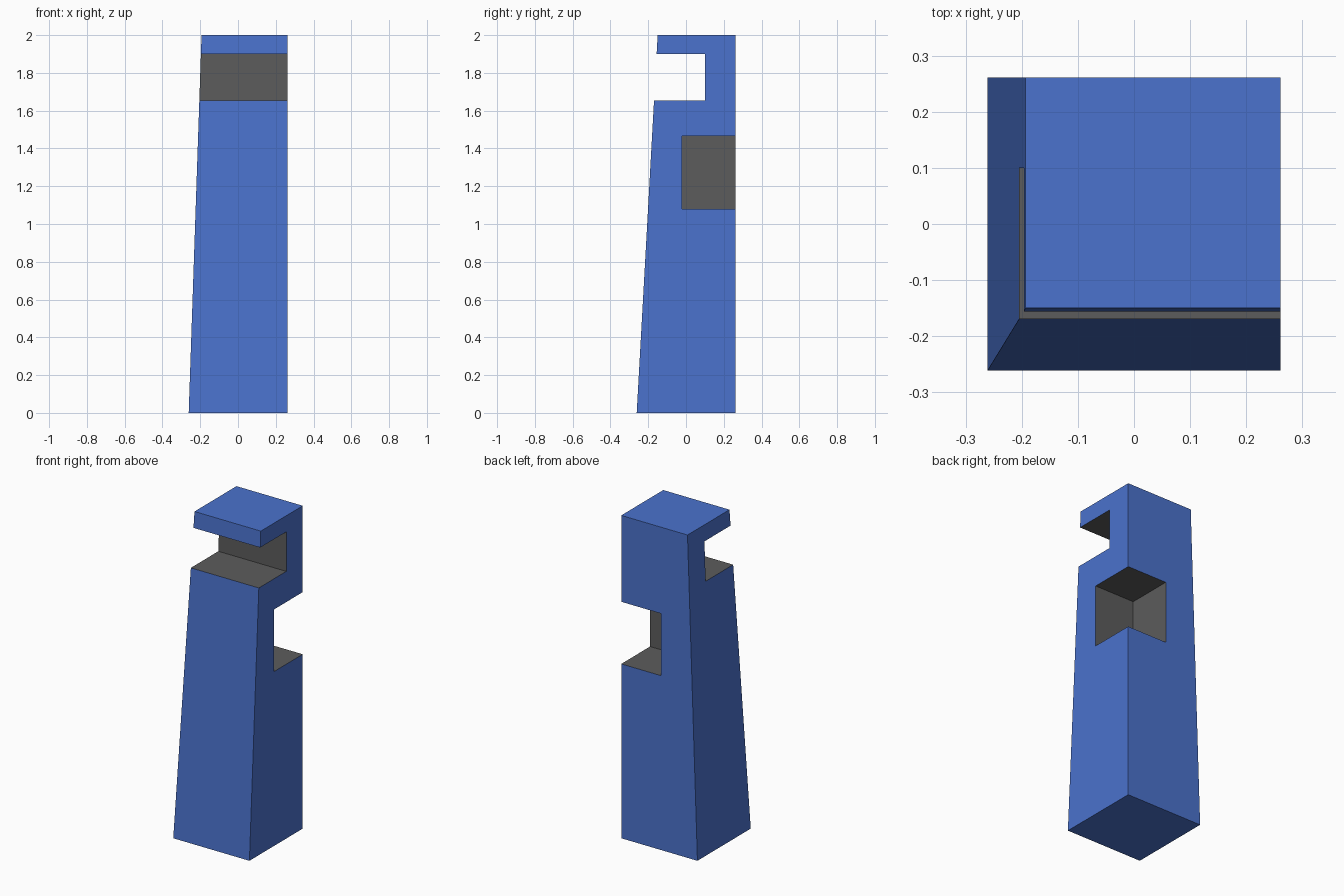
import bpy

if "Cube" in bpy.data.objects:
    bpy.data.objects.remove(bpy.data.objects["Cube"])


def material(name, rgb):
    mat = bpy.data.materials.new(name)
    mat.diffuse_color = (*rgb, 1)
    mat.use_nodes = True
    mat.node_tree.nodes["Principled BSDF"].inputs["Base Color"].default_value = mat.diffuse_color
    return mat


blue = material("blue", (0.07, 0.17, 0.61))
grey = material("dark_grey", (0.107, 0.107, 0.107))


def block(name, low, high, z0, z1, slot):
    """Box between two xy rectangles (x0, x1, y0, y1) at heights z0 and z1."""
    verts = []
    for (x0, x1, y0, y1), z in ((low, z0), (high, z1)):
        verts += [(x0, y0, z), (x1, y0, z), (x1, y1, z), (x0, y1, z)]
    faces = [(3, 2, 1, 0), (4, 5, 6, 7)]
    faces += [(i, (i + 1) % 4, (i + 1) % 4 + 4, i + 4) for i in range(4)]
    mesh = bpy.data.meshes.new(name)
    mesh.from_pydata(verts, [], faces)
    mesh.materials.append(blue)
    mesh.materials.append(grey)
    for p in mesh.polygons:
        p.material_index = slot
    ob = bpy.data.objects.new(name, mesh)
    bpy.context.collection.objects.link(ob)
    return ob


# Post tapering on the front and left only
post = block("notched_post", (-0.261, 0.261, -0.261, 0.261),
             (-0.193, 0.261, -0.15, 0.261), 0, 2, 0)

# Front slot across the full width, and back right corner notch
notches = {
    "front_slot_cutter": ((-0.6, 0.6, -0.6, 0.10), 1.655, 1.90),
    "corner_notch_cutter": ((-0.012, 0.6, -0.021, 0.6), 1.08, 1.465),
}
for name, (rect, z0, z1) in notches.items():
    cutter = block(name, rect, rect, z0, z1, 1)
    cutter.hide_render = True
    cutter.hide_set(True)
    mod = post.modifiers.new(name, 'BOOLEAN')
    mod.operation = 'DIFFERENCE'
    mod.solver = 'EXACT'
    mod.object = cutter
